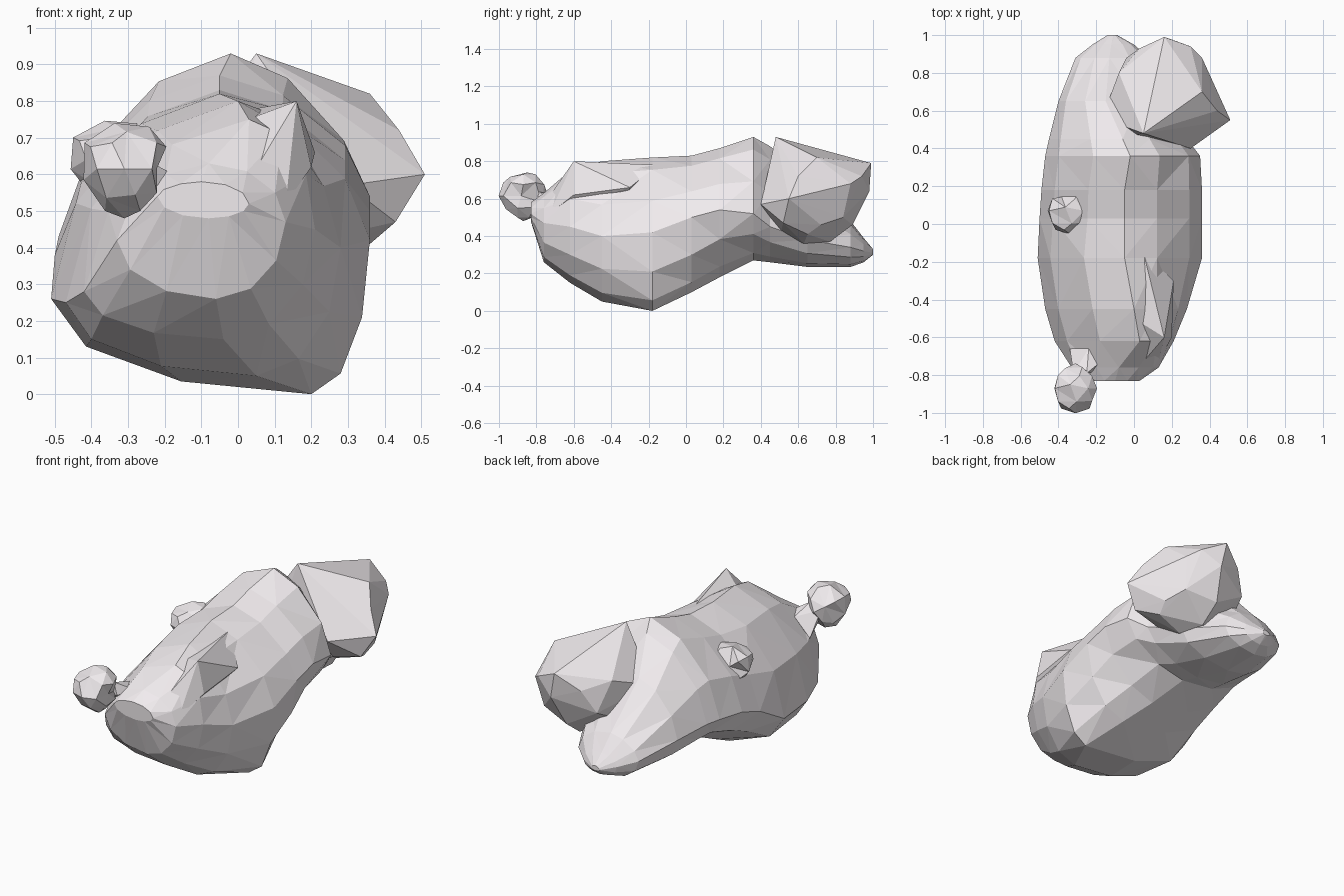
import bpy, bmesh
from math import sin, cos, pi
from mathutils import Vector

stone = bpy.data.materials.new("pale_stone")
stone.diffuse_color = (0.88, 0.84, 0.86, 1)


def finish(bm, name):
    bmesh.ops.triangulate(bm, faces=bm.faces[:])
    bmesh.ops.recalc_face_normals(bm, faces=bm.faces[:])
    me = bpy.data.meshes.new(name)
    bm.to_mesh(me)
    bm.free()
    me.materials.append(stone)
    ob = bpy.data.objects.new(name, me)
    bpy.context.collection.objects.link(ob)
    return ob


def section(bm, y, xl, zl, xr, zr, xt, zt, xb, zb, sides=12):
    """Lopsided oval through its left, right, top and bottom extremes."""
    ring = []
    for i in range(sides):
        a = 2 * pi * i / sides
        c, s = cos(a), sin(a)
        xe, ze = (xr, zr) if c >= 0 else (xl, zl)
        xm, zm = (xt, zt) if s >= 0 else (xb, zb)
        p = 1.0
        if c < 0 < s:
            p = 1.1 if y < 0 else 1.2         # flatter upper left flank
        elif c > 0 and s > 0 and -0.5 < y < 0.5:
            p = 1.25                          # flatter upper right flank
        elif s < 0 < c and 0.1 < y < 0.5:
            p = 1.2                           # hollow under the right flank
        ring.append(bm.verts.new((xm + (xe - xm) * abs(c) ** p, y,
                                  ze + (zm - ze) * abs(s) ** p)))
    return ring


def loft(name, stations):
    bm = bmesh.new()
    rings = [section(bm, *st) for st in stations]
    for a, b in zip(rings, rings[1:]):
        n = len(a)
        for i in range(n):
            j = (i + 1) % n
            bm.faces.new((a[i], a[j], b[j], b[i]))
    bm.faces.new(rings[0])
    bm.faces.new(rings[-1])
    return finish(bm, name)


def hull(name, pts):
    bm = bmesh.new()
    for p in pts:
        bm.verts.new(p)
    bmesh.ops.convex_hull(bm, input=bm.verts[:])
    inside = [v for v in bm.verts if not v.link_faces]
    bmesh.ops.delete(bm, geom=inside, context='VERTS')
    return finish(bm, name)


def pebble(name, centre, radii, dimple, taper):
    """Coarse pebble, narrower below, with one corner pushed inwards."""
    bm = bmesh.new()
    bmesh.ops.create_icosphere(bm, subdivisions=2, radius=1)
    d = Vector(dimple).normalized()
    max(bm.verts, key=lambda v: v.co.dot(d)).co *= 0.45
    # merge some corners so the facets stay large
    bmesh.ops.collapse(bm, edges=[e for i, e in enumerate(bm.edges) if i % 11 == 3])
    for v in bm.verts:
        k = 1 + taper * min(v.co.z, 0)
        v.co = Vector((centre[0] + radii[0] * v.co.x * k,
                       centre[1] + radii[1] * v.co.y * k,
                       centre[2] + radii[2] * v.co.z))
    return finish(bm, name)


# Main boulder: y, left x/z, right x/z, top x/z, bottom x/z
loft("main_boulder", [
    (-0.83, -0.22, 0.54, 0.03, 0.52, -0.10, 0.58, -0.08, 0.48),
    (-0.76, -0.33, 0.42, 0.13, 0.47, -0.08, 0.63, -0.06, 0.26),
    (-0.62, -0.42, 0.28, 0.21, 0.45, 0.03, 0.75, -0.04, 0.15),
    (-0.45, -0.47, 0.25, 0.28, 0.40, 0.00, 0.80, 0.05, 0.05),
    (-0.18, -0.51, 0.26, 0.36, 0.42, -0.05, 0.82, 0.20, 0.00),
    (0.03, -0.50, 0.38, 0.36, 0.50, -0.05, 0.83, 0.10, 0.10),
    (0.18, -0.49, 0.43, 0.36, 0.54, -0.05, 0.87, 0.02, 0.18),
    (0.36, -0.47, 0.45, 0.35, 0.52, -0.02, 0.93, -0.05, 0.27),
    (0.45, -0.45, 0.45, 0.28, 0.45, -0.06, 0.88, -0.08, 0.26),
    (0.65, -0.40, 0.42, 0.20, 0.38, -0.15, 0.72, -0.13, 0.235),
    (0.88, -0.31, 0.36, 0.08, 0.34, -0.13, 0.48, -0.13, 0.235),
    (0.95, -0.22, 0.33, 0.00, 0.32, -0.12, 0.39, -0.11, 0.26),
    (1.00, -0.14, 0.31, -0.09, 0.31, -0.11, 0.33, -0.11, 0.30),
])

# Sharp crest on the front right shoulder
hull("front_crest", [
    (0.16, -0.60, 0.80), (0.04, -0.74, 0.60), (0.20, -0.60, 0.62),
    (0.21, -0.30, 0.66), (0.05, -0.15, 0.78), (0.00, -0.50, 0.74),
    (0.06, -0.35, 0.50), (0.13, -0.73, 0.52)])

# Rear right boulder
hull("rear_boulder", [
    (0.05, 0.48, 0.93), (0.16, 0.99, 0.79), (0.30, 0.94, 0.72),
    (0.36, 0.88, 0.68), (0.36, 0.70, 0.82), (0.51, 0.55, 0.60),
    (0.44, 0.60, 0.72), (0.43, 0.52, 0.47), (0.36, 0.65, 0.41),
    (0.30, 0.40, 0.57), (-0.05, 0.46, 0.62), (-0.17, 0.56, 0.65),
    (-0.08, 0.80, 0.74), (-0.04, 0.88, 0.57), (0.20, 0.63, 0.36),
    (0.15, 0.77, 0.37), (0.15, 0.89, 0.46), (0.19, 0.98, 0.64),
    (0.10, 0.43, 0.49), (0.12, 0.50, 0.40), (-0.10, 0.65, 0.45),
    (0.03, 0.93, 0.70), (0.33, 0.84, 0.50), (0.38, 0.72, 0.46)])

# Small lumps on the front and the left flank
pebble("front_pebble", (-0.31, -0.87, 0.615), (0.128, 0.132, 0.135), (1, 0.2, 0.1), 0.25)
pebble("side_pebble", (-0.335, 0.07, 0.64), (0.135, 0.125, 0.115), (-0.3, 0.8, 0.5), 0.1)

# Neck joining the front pebble to the boulder
hull("pebble_neck", [
    (-0.32, -0.79, 0.61), (-0.25, -0.79, 0.64), (-0.23, -0.79, 0.57),
    (-0.31, -0.79, 0.55), (-0.34, -0.66, 0.50), (-0.24, -0.66, 0.60),
    (-0.14, -0.70, 0.58), (-0.28, -0.70, 0.46)])
